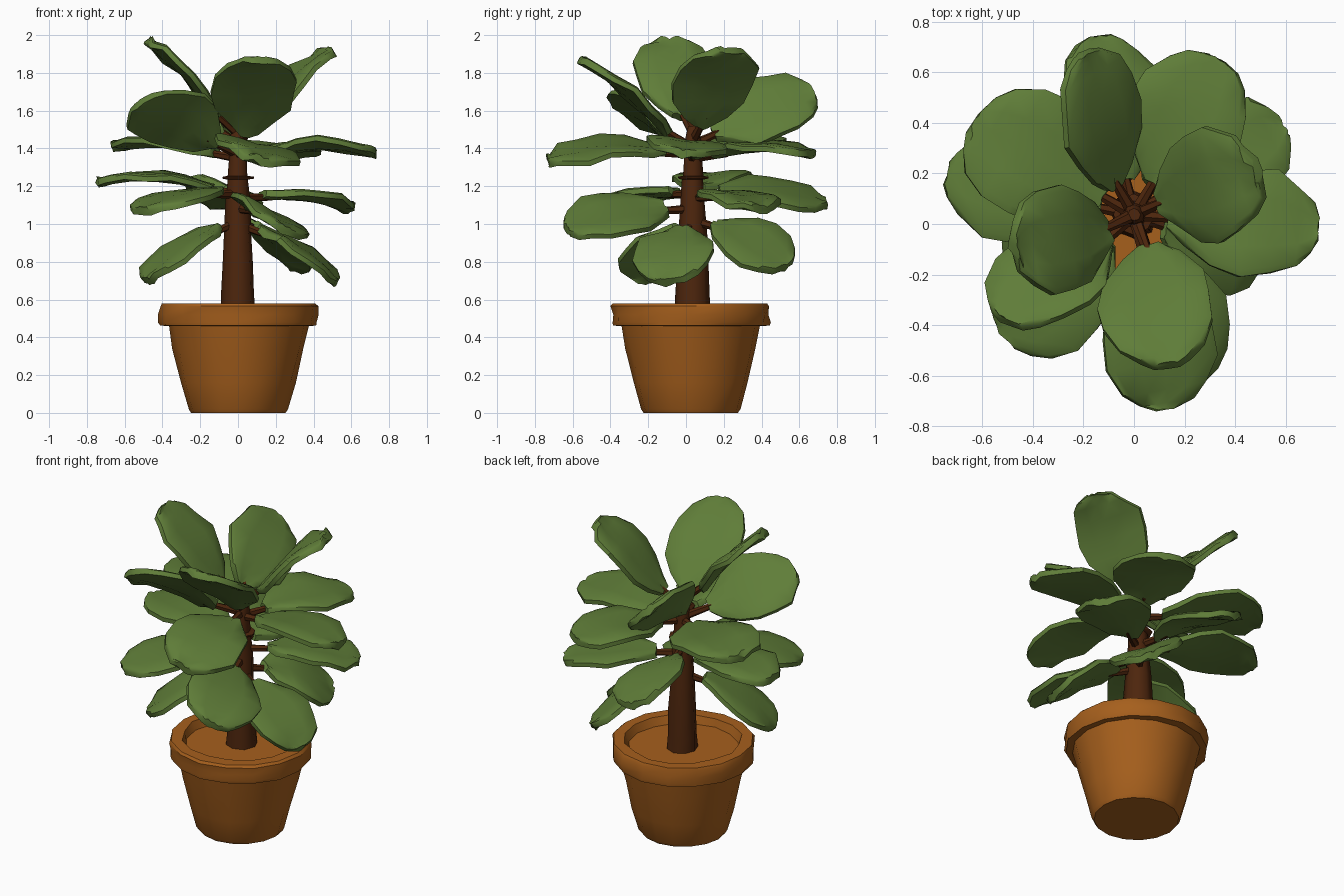
import bpy, bmesh, math, random
from mathutils import Vector

if "Cube" in bpy.data.objects:
    bpy.data.objects.remove(bpy.data.objects["Cube"])

random.seed(4)


def material(name, rgb):
    m = bpy.data.materials.new(name)
    m.diffuse_color = (*rgb, 1)
    m.use_nodes = True
    m.node_tree.nodes["Principled BSDF"].inputs["Base Color"].default_value = m.diffuse_color
    return m


GREEN = material("leaf green", (0.115, 0.205, 0.040))
CLAY = material("terracotta", (0.38, 0.115, 0.012))
BARK = material("dark bark", (0.075, 0.019, 0.004))


def loft(name, rings, mat, angle=35):
    """Skin a list of closed rings and cap both ends."""
    bm = bmesh.new()
    vs = [[bm.verts.new(p) for p in r] for r in rings]
    n = len(rings[0])
    for a, b in zip(vs, vs[1:]):
        for i in range(n):
            j = (i + 1) % n
            bm.faces.new((a[i], a[j], b[j], b[i]))
    bm.faces.new(vs[0][::-1])
    bm.faces.new(vs[-1])
    bmesh.ops.recalc_face_normals(bm, faces=bm.faces)
    me = bpy.data.meshes.new(name)
    bm.to_mesh(me)
    bm.free()
    me.materials.append(mat)
    ob = bpy.data.objects.new(name, me)
    bpy.context.collection.objects.link(ob)
    bpy.ops.object.select_all(action='DESELECT')
    ob.select_set(True)
    bpy.context.view_layer.objects.active = ob
    bpy.ops.object.shade_smooth_by_angle(angle=math.radians(angle))
    return ob


def circle(centre, r, n, jitter=0.0, axis=(0, 0, 1)):
    z = Vector(axis).normalized()
    x = z.orthogonal().normalized()
    y = z.cross(x)
    out = []
    for i in range(n):
        a = math.tau * i / n
        k = r * (1 + random.uniform(-jitter, jitter))
        out.append(Vector(centre) + x * k * math.cos(a) + y * k * math.sin(a))
    return out


# pot: tapered body, thick uneven rim and sunken filling
CY = 0.025
pot = [(0.25, 0, 0.01), (0.262, 0.02, 0.012), (0.30, 0.16, 0.02), (0.345, 0.34, 0.02),
       (0.37, 0.46, 0.012), (0.413, 0.462, 0.015), (0.42, 0.48, 0.018), (0.418, 0.52, 0.022),
       (0.418, 0.565, 0.018), (0.408, 0.58, 0.015), (0.34, 0.58, 0.025), (0.32, 0.53, 0.02)]
loft("pot", [circle((0.003, CY, z), r, 16, j) for r, z, j in pot], CLAY)

# trunk, with a small leaf scar ring
trunk = [(0.095, 0.50), (0.09, 0.62), (0.083, 0.80), (0.074, 0.95), (0.065, 1.10),
         (0.056, 1.235), (0.08, 1.24), (0.08, 1.25), (0.052, 1.255), (0.047, 1.38),
         (0.04, 1.47), (0.025, 1.52)]
loft("trunk", [circle((0, CY + 0.012, z), r, 8, 0.07) for r, z in trunk], BARK, 60)

# blade outline: position along the blade, half width, arch
OUTLINE = [(0, 0.20, 0), (0.12, 0.52, 0.35), (0.30, 0.86, 0.8), (0.50, 1.0, 1.0),
           (0.70, 0.97, 0.85), (0.87, 0.74, 0.45), (0.96, 0.46, 0.12), (1.0, 0.22, 0)]
# blade cross section: across, height in thicknesses (midrib dips slightly)
SECTION = [(-1, -0.35), (-1, 0.35), (-0.88, 0.6), (-0.45, 0.7), (0, 0.5), (0.45, 0.7),
           (0.88, 0.6), (1, 0.35), (1, -0.35), (0.5, -0.5), (0, -0.7), (-0.5, -0.5)]


def leaf(name, base, tip, width=0.44, normal=(0, 0, 1), arch=0.035, thick=0.038):
    base, tip = Vector(base), Vector(tip)
    d = (tip - base).normalized()
    side = d.cross(Vector(normal)).normalized()
    up = side.cross(d)
    start = base + d * 0.085
    length = (tip - start).length
    rings = []
    for t, w, h in OUTLINE:
        wl, wr = (w * width / 2 * random.uniform(0.92, 1.08) for _ in range(2))
        ripl, ripr = (random.uniform(-0.016, 0.014) for _ in range(2))
        c = start + d * length * t + up * arch * h
        rings.append([c + side * u * (wl if u < 0 else wr)
                      + up * (v * thick + (ripl if u < 0 else ripr) * abs(u))
                      + d * random.uniform(-0.006, 0.006)
                      for u, v in SECTION])
    loft(name + "_leaf", rings, GREEN, 40)
    # stalk from the trunk into the blade
    root = Vector((0, CY + 0.012, base.z - 0.02))
    end = start + d * 0.07
    loft(name + "_stalk", [circle(root, 0.026, 6, 0, end - root),
                           circle(end, 0.016, 6, 0, end - root)], BARK)


# crown leaves
leaf("crown_left", (-0.05, -0.02, 1.50), (-0.48, -0.09, 1.97), 0.44)
leaf("crown_front", (0.05, -0.03, 1.42), (0.13, -0.56, 1.87), 0.45)
leaf("crown_right", (0.05, 0.07, 1.46), (0.49, 0.21, 1.92), 0.45)
leaf("crown_back", (-0.07, 0.07, 1.44), (-0.20, 0.67, 1.70), 0.44, (0.73, 0, 0.68))
leaf("crown_front_left", (-0.05, -0.03, 1.39), (-0.53, -0.37, 1.63), 0.44, (-0.08, 0.93, 1))
# upper tier
leaf("upper_right", (0.05, 0.03, 1.37), (0.73, -0.02, 1.37), 0.43, (0, 0.1, 1), 0.055)
leaf("upper_front", (0.03, -0.03, 1.39), (0.13, -0.73, 1.33), 0.45, (0.25, 0, 1), 0.05)
leaf("upper_back_right", (0.04, 0.08, 1.37), (0.32, 0.66, 1.37), 0.46, (0, 0, 1), 0.04)
leaf("upper_back_left", (-0.05, 0.06, 1.37), (-0.63, 0.41, 1.41), 0.50)
# middle tier
leaf("middle_left", (-0.05, 0.04, 1.18), (-0.74, 0.20, 1.22), 0.42, (0, 0, 1), 0.05)
leaf("middle_front_left", (-0.05, 0.0, 1.18), (-0.50, -0.46, 1.07), 0.45)
leaf("middle_back_right", (0.05, 0.08, 1.16), (0.59, 0.39, 1.08), 0.42)
leaf("middle_back", (-0.02, 0.09, 1.18), (-0.14, 0.74, 1.10), 0.42, (0.35, 0.1, 1), 0.05)
# lower tier
leaf("lower_front", (0.03, -0.03, 1.10), (0.24, -0.63, 0.97), 0.46, (0.6, -0.1, 1))
leaf("lower_left", (-0.04, 0.0, 1.03), (-0.48, -0.22, 0.70), 0.43)
leaf("lower_right", (0.05, 0.0, 1.02), (0.52, -0.11, 0.69), 0.43)
leaf("lower_back", (0.04, 0.09, 1.04), (0.29, 0.53, 0.77), 0.42, (0.5, 0, 1))
